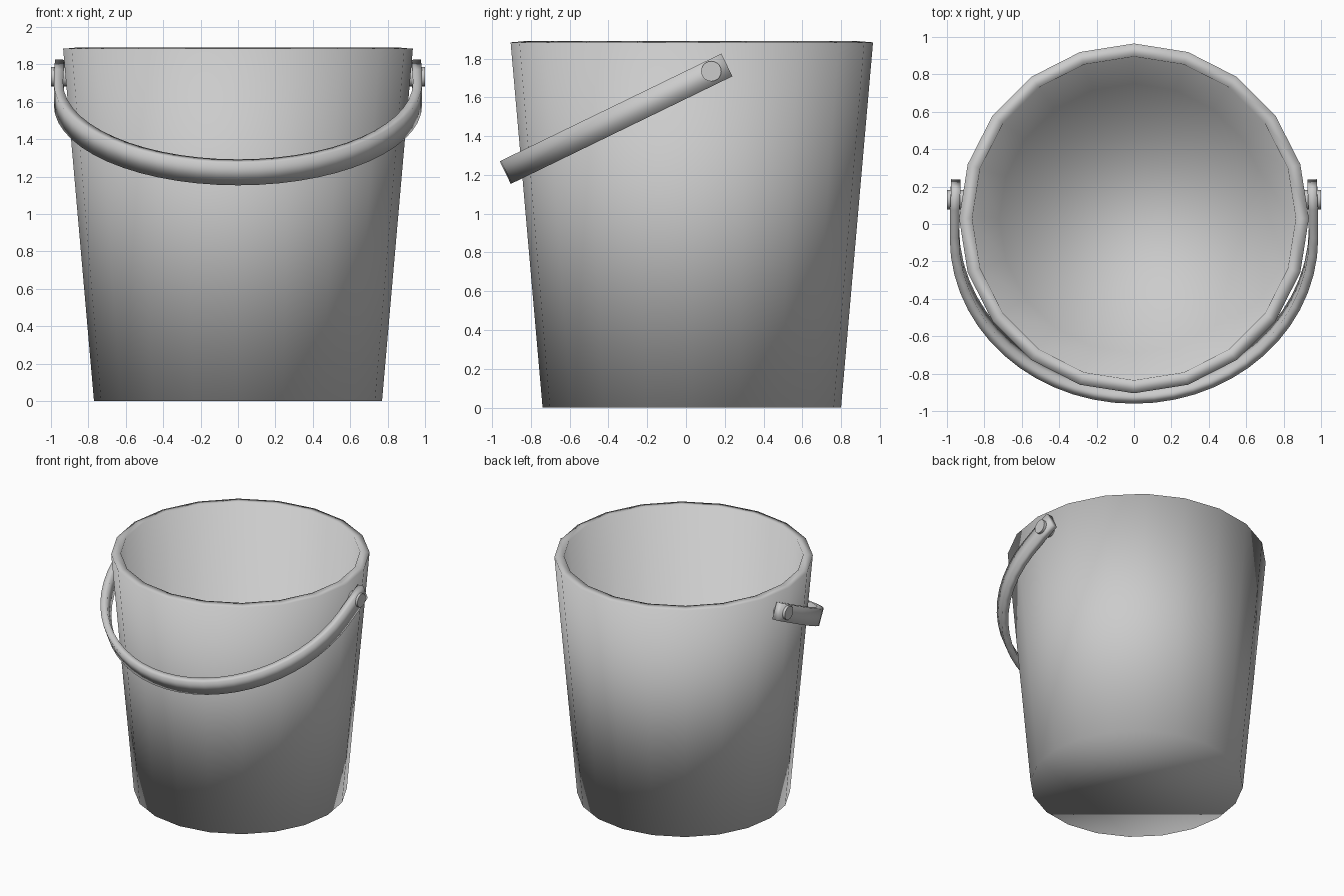
import bpy, bmesh, math
from mathutils import Vector, Matrix

if "Cube" in bpy.data.objects:
    bpy.data.objects.remove(bpy.data.objects["Cube"])


def finish(bm, name, smooth=True):
    bmesh.ops.recalc_face_normals(bm, faces=bm.faces[:])
    me = bpy.data.meshes.new(name)
    bm.to_mesh(me)
    bm.free()
    for p in me.polygons:
        p.use_smooth = smooth
    ob = bpy.data.objects.new(name, me)
    bpy.context.collection.objects.link(ob)
    return ob


# Bucket body: open tapered 20-sided cone with wall thickness
H = 1.884
bm = bmesh.new()
bmesh.ops.create_cone(bm, cap_ends=True, cap_tris=False, segments=20,
                      radius1=0.77, radius2=0.935, depth=H,
                      matrix=Matrix.Translation((0, 0.03, H / 2)))
bmesh.ops.recalc_face_normals(bm, faces=bm.faces[:])
top = [f for f in bm.faces if f.calc_center_median().z > H - 0.01]
bmesh.ops.delete(bm, geom=top, context='FACES_ONLY')
me = bpy.data.meshes.new("bucket_body")
bm.to_mesh(me)
bm.free()
for p in me.polygons:
    p.use_smooth = True
body = bpy.data.objects.new("bucket_body", me)
bpy.context.collection.objects.link(body)
wall = body.modifiers.new("wall", 'SOLIDIFY')
wall.thickness = 0.07
wall.offset = -1

# Handle: flat band swept along a tilted U, rectangular section
end = Vector((0, 0.21, 1.767))
down = (Vector((0, -0.933, 1.212)) - end).normalized()
across = Vector((1, 0, 0)).cross(down)
R, tail, width, thick = 0.96, 0.285, 0.13, 0.05
path = [(0.953, 0.0), (0.958, 0.12)]
N = 28
path += [(R * math.cos(math.pi * i / N), tail + R * math.sin(math.pi * i / N))
         for i in range(N + 1)]
path += [(-0.958, 0.12), (-0.953, 0.0)]

bm = bmesh.new()
rings = []
for i, (x, u) in enumerate(path):
    a, b = path[max(i - 1, 0)], path[min(i + 1, len(path) - 1)]
    t = Vector((b[0] - a[0], b[1] - a[1])).normalized()
    normal = Vector((1, 0, 0)) * -t.y + down * t.x
    centre = end + Vector((x, 0, 0)) + down * u
    rings.append([bm.verts.new(centre + normal * sn * thick / 2 + across * sa * width / 2)
                  for sn, sa in ((1, 1), (1, -1), (-1, -1), (-1, 1))])
for r, s in zip(rings, rings[1:]):
    for k in range(4):
        bm.faces.new((r[k], r[(k + 1) % 4], s[(k + 1) % 4], s[k]))
bm.faces.new(rings[0])
bm.faces.new(rings[-1])
finish(bm, "handle")

# Pivot pins on both sides
for side, label in ((1, "right"), (-1, "left")):
    bm = bmesh.new()
    bmesh.ops.create_cone(bm, cap_ends=True, segments=20, radius1=0.052,
                          radius2=0.052, depth=0.1,
                          matrix=Matrix.Translation((side * 0.95, 0.13, 1.735))
                          @ Matrix.Rotation(math.pi / 2, 4, 'Y'))
    pin = finish(bm, "pivot_pin_" + label)
    for p in pin.data.polygons:
        p.use_smooth = len(p.vertices) == 4
